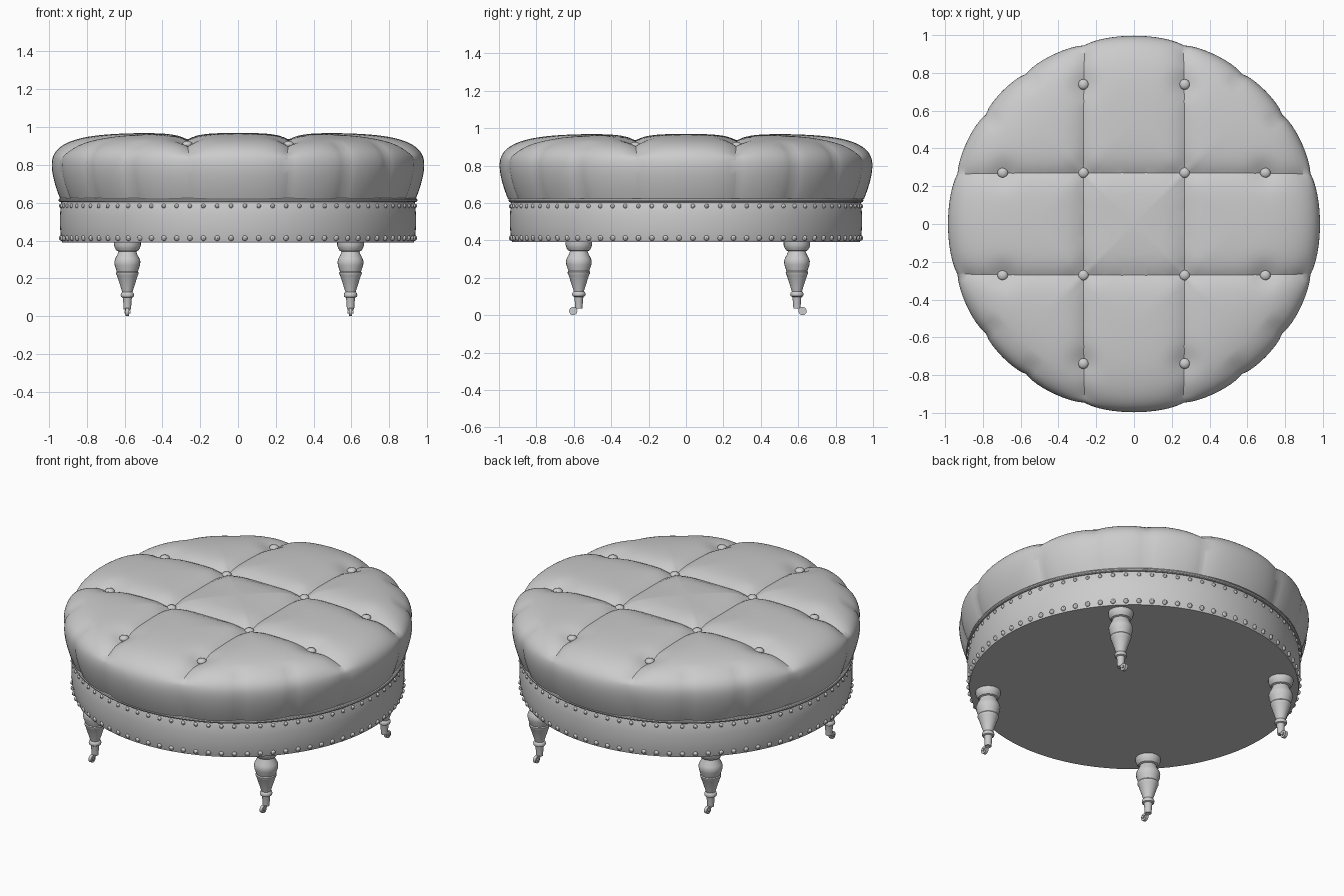
import bpy, bmesh, math
from mathutils import Vector, Matrix

cube = bpy.data.objects.get("Cube")
if cube:
    bpy.data.objects.remove(cube, do_unlink=True)

mat = bpy.data.materials.new("light grey")
mat.use_nodes = True
GREY = (0.6, 0.6, 0.6, 1)
mat.diffuse_color = GREY
mat.node_tree.nodes["Principled BSDF"].inputs["Base Color"].default_value = GREY

SEAM = 0.268      # offset of the tufting seams from the centre lines
RIM = 0.985       # widest cushion radius


def finish(name, bm, angle=35):
    me = bpy.data.meshes.new(name)
    bm.to_mesh(me)
    bm.free()
    me.materials.append(mat)
    me.shade_smooth()
    me.set_sharp_from_angle(angle=math.radians(angle))
    ob = bpy.data.objects.new(name, me)
    bpy.context.collection.objects.link(ob)
    return ob


def lathe(bm, profile, steps, at=(0, 0, 0)):
    """Revolve (radius, height) pairs around z; zero radius closes an end."""
    at = Vector(at)
    rings = []
    for r, z in profile:
        n = steps if r > 0 else 1
        rings.append([bm.verts.new(at + Vector((r * math.cos(math.tau * i / steps),
                                                r * math.sin(math.tau * i / steps), z)))
                      for i in range(n)])
    for low, high in zip(rings, rings[1:]):
        for i in range(steps):
            j = (i + 1) % steps
            quad = [low[i % len(low)], low[j % len(low)],
                    high[j % len(high)], high[i % len(high)]]
            bm.faces.new(list(dict.fromkeys(quad)))


def ball(bm, at, r, squash=1.0, u=10, v=6):
    m = Matrix.Translation(at) @ Matrix.Diagonal((r, r, r * squash, 1))
    bmesh.ops.create_uvsphere(bm, u_segments=u, v_segments=v, radius=1, matrix=m)


# Buttons sit along the seams
buttons = [(sx * a, sy * b) for a, b in ((SEAM, SEAM), (0.695, SEAM), (SEAM, 0.73))
           for sx in (-1, 1) for sy in (-1, 1)]


def smooth(a, b, x):
    t = min(1, max(0, (x - a) / (b - a)))
    return t * t * (3 - 2 * t)


def sink(co, up):
    """Depth of the tufting below the smooth cushion surface."""
    r = math.hypot(co.x, co.y)
    grid = min(abs(abs(co.x) - SEAM), abs(abs(co.y) - SEAM))
    depth = 0.014 + 0.022 * smooth(0.3, 0.95, up)
    d = depth * math.exp(-grid / 0.06)
    # short pleats around the side
    ang = math.degrees(math.atan2(abs(co.y), abs(co.x)))
    arc = math.radians(min(abs(ang - 36), abs(ang - 54))) * r
    d = max(d, 0.014 * math.exp(-arc / 0.045) * smooth(0.84, 0.94, r))
    near = min(math.hypot(co.x - x, co.y - y) for x, y in buttons)
    if up > 0.3:
        d += 0.018 * math.exp(-(near / 0.07) ** 2)
    return d


# Cushion: domed drum, cut along the seams, then tufted
profile = []
for i in range(9):
    t = i / 8
    profile.append((RIM - 0.045 * (1 - t) ** 1.6, 0.62 + 0.175 * t))
for i in range(1, 61):
    a = math.pi / 2 * i / 60
    r = RIM * math.cos(a) ** 0.5 if i < 60 else 0
    profile.append((r, 0.795 + 0.175 * (1 - (r / RIM) ** 6) ** 0.4))
bm = bmesh.new()
lathe(bm, profile, 160)
for axis in (Vector((1, 0, 0)), Vector((0, 1, 0))):
    for s in (-SEAM, SEAM):
        bmesh.ops.bisect_plane(bm, geom=bm.verts[:] + bm.edges[:] + bm.faces[:],
                               dist=0.0015, plane_co=axis * s, plane_no=axis)
bm.normal_update()
moves = [(v, v.co - v.normal * sink(v.co, v.normal.z)) for v in bm.verts]
for v, co in moves:
    v.co = Vector((co.x, co.y * 1.012, co.z))
cushion = finish("tufted_cushion", bm, 40)

# Buttons
bm = bmesh.new()
for x, y in buttons:
    ball(bm, (x, y * 1.012, 0.918 if max(abs(x), abs(y)) < 0.5 else 0.908),
         0.028, 0.65, 16, 8)
finish("cushion_buttons", bm)

# Upholstered base band, closed underneath
bm = bmesh.new()
lathe(bm, [(0, 0.39), (0.93, 0.39), (0.937, 0.42), (0.942, 0.48), (0.942, 0.53),
           (0.936, 0.6), (0.925, 0.625), (0, 0.625)], 96)
finish("base_band", bm)

# Piping between base and cushion
bm = bmesh.new()
lathe(bm, [(0.938 + 0.011 * math.cos(math.tau * i / 10),
            0.614 + 0.011 * math.sin(math.tau * i / 10)) for i in range(11)], 96)
bmesh.ops.remove_doubles(bm, verts=bm.verts, dist=0.0001)
finish("piping", bm)

# Two rows of upholstery nails
bm = bmesh.new()
for z, rad, size in ((0.413, 0.933, 0.015), (0.583, 0.936, 0.012)):
    for i in range(80):
        a = math.tau * (i + 0.5) / 80
        ball(bm, (rad * math.cos(a), rad * math.sin(a), z), size, 1, 8, 6)
finish("nail_heads", bm)

# Turned legs on castors
leg_profile = [(0, 0.035), (0.019, 0.035), (0.023, 0.09), (0.025, 0.098), (0.033, 0.102),
               (0.036, 0.112), (0.033, 0.122), (0.027, 0.127), (0.034, 0.15), (0.055, 0.215),
               (0.059, 0.222), (0.06, 0.23), (0.056, 0.236), (0.067, 0.27), (0.069, 0.288),
               (0.064, 0.305), (0.053, 0.325), (0.047, 0.342), (0.057, 0.346),
               (0.066, 0.36), (0.071, 0.375), (0.071, 0.395), (0, 0.395)]
for sy, end in ((-1, "front"), (1, "back")):
    for sx, side in ((-1, "right"), (1, "left")):
        x, y = 0.59 * sx + 0.005, 0.583 * sy + 0.01
        bm = bmesh.new()
        lathe(bm, leg_profile, 24, (x, y, 0))
        finish(f"{end}_{side}_leg", bm)
        # wheel, with a fork arm and axle
        bm = bmesh.new()
        turn = Matrix.Rotation(math.pi / 2, 4, "Y")
        for r, width in ((0.022, 0.018), (0.009, 0.032)):
            bmesh.ops.create_cone(bm, cap_ends=True, segments=16, radius1=r, radius2=r,
                                  depth=width,
                                  matrix=Matrix.Translation((x, y + 0.03 * sy, 0.022)) @ turn)
        arm = (Matrix.Translation((x, y + 0.013 * sy, 0.036))
               @ Matrix.Rotation(-0.5 * sy, 4, "X") @ Matrix.Diagonal((0.024, 0.04, 0.014, 1)))
        bmesh.ops.create_cube(bm, size=1, matrix=arm)
        finish(f"{end}_{side}_castor", bm)
